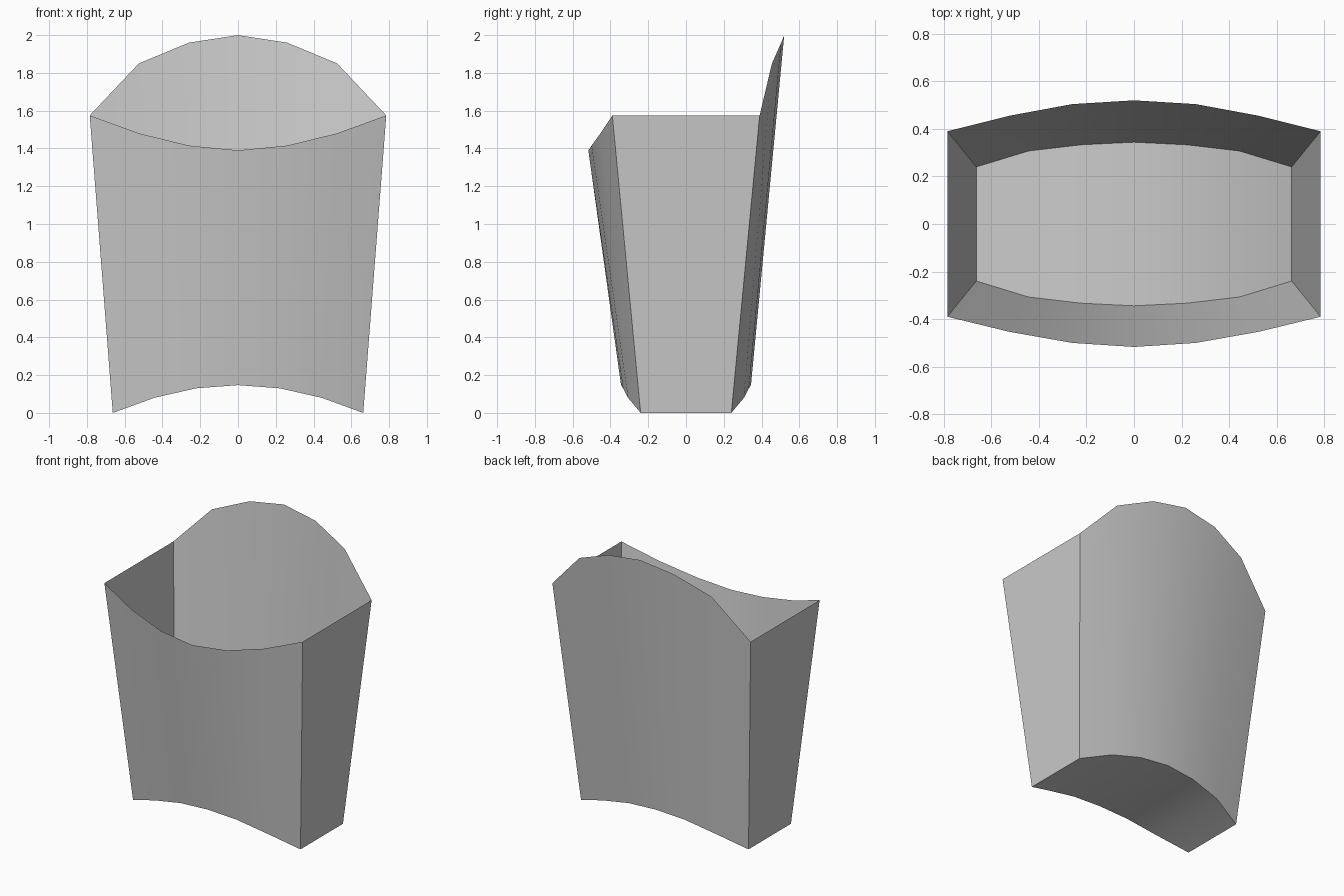
import bpy, bmesh, math

if "Cube" in bpy.data.objects:
    bpy.data.objects.remove(bpy.data.objects["Cube"])

# Half profiles (x, y, z) from the corner to the centre line
FRONT_RIM = [(0.785, -0.39, 1.575), (0.525, -0.453, 1.48), (0.26, -0.50, 1.415), (0, -0.517, 1.39)]
FRONT_BASE = [(0.663, -0.24, 0), (0.443, -0.307, 0.08), (0.222, -0.333, 0.13), (0, -0.344, 0.147)]
BACK_BASE = [(x, -y, z) for x, y, z in FRONT_BASE]
BACK_RIM = [(0.785, 0.39, 1.575), (0.525, 0.455, 1.85), (0.26, 0.504, 1.96), (0, 0.52, 2.0)]


def mirrored(half):
    """Full left-to-right row from a half profile."""
    return [(-x, y, z) for x, y, z in half] + half[-2::-1]


bm = bmesh.new()
rows = [[bm.verts.new(p) for p in mirrored(h)]
        for h in (FRONT_RIM, FRONT_BASE, BACK_BASE, BACK_RIM)]

# Curved front panel, arched base and tall back panel
for a, b in zip(rows, rows[1:]):
    for i in range(len(a) - 1):
        bm.faces.new((a[i], b[i], b[i + 1], a[i + 1]))

# Flat side panels
for end in (0, -1):
    bm.faces.new([row[end] for row in rows])

bmesh.ops.recalc_face_normals(bm, faces=bm.faces)
# Make sure the open shell faces outward: base must point down
bm.faces.ensure_lookup_table()
bm.normal_update()
if bm.faces[8].normal.z > 0:
    bmesh.ops.reverse_faces(bm, faces=bm.faces)

mesh = bpy.data.meshes.new("fries_carton")
bm.to_mesh(mesh)
bm.free()
carton = bpy.data.objects.new("fries_carton", mesh)
bpy.context.collection.objects.link(carton)

# Smooth curved panels, crisp folds
bpy.context.view_layer.objects.active = carton
carton.select_set(True)
bpy.ops.object.shade_smooth_by_angle(angle=math.radians(35))
